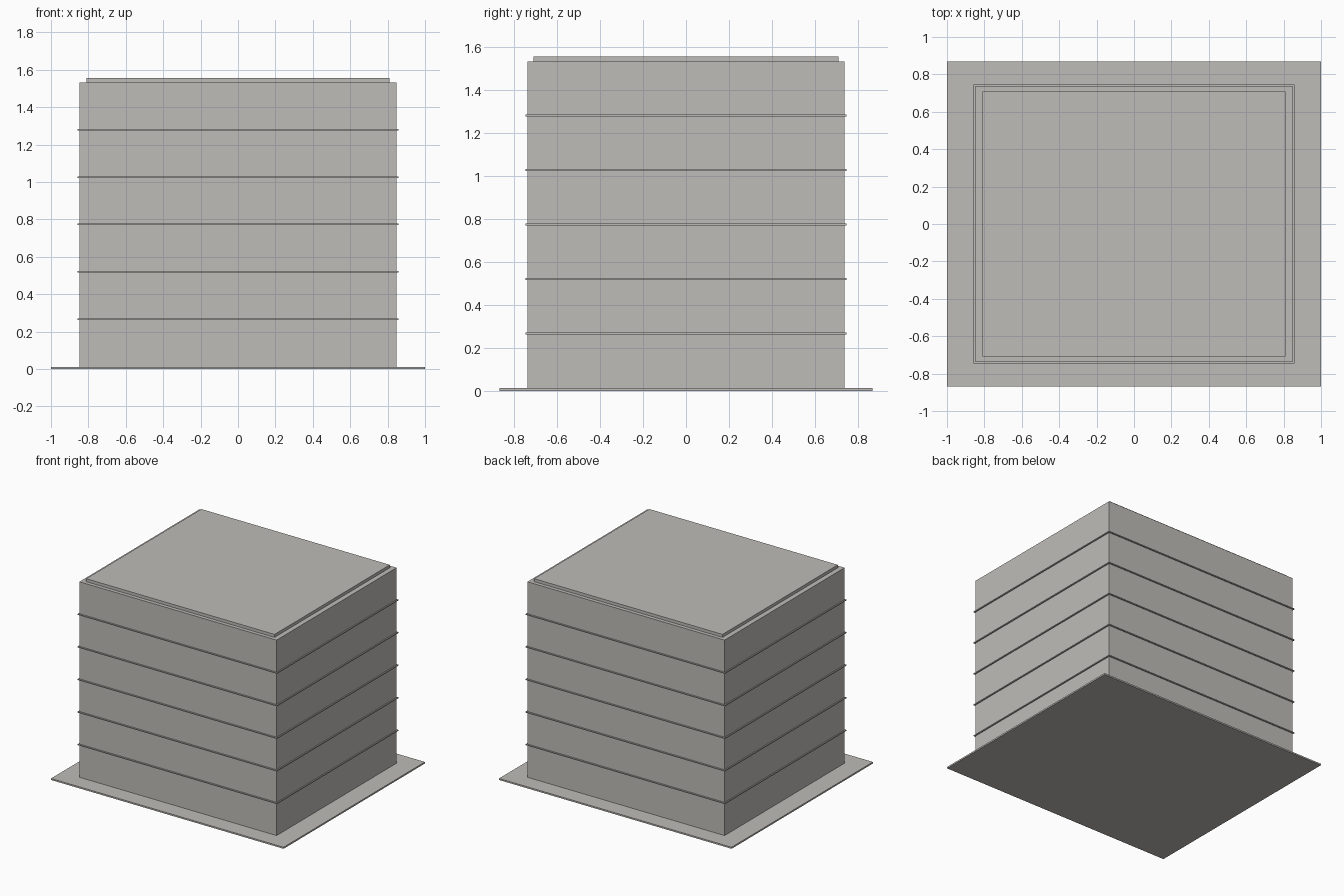
import bpy

if "Cube" in bpy.data.objects:
    bpy.data.objects.remove(bpy.data.objects["Cube"])

concrete = bpy.data.materials.new("warm_grey")
concrete.diffuse_color = (0.52, 0.505, 0.48, 1.0)
concrete.use_nodes = True
concrete.node_tree.nodes["Principled BSDF"].inputs["Base Color"].default_value = concrete.diffuse_color


def box(name, half_x, half_y, z0, z1):
    """Axis-aligned box centred on the z axis, between two heights."""
    bpy.ops.mesh.primitive_cube_add(size=1, location=(0, 0, (z0 + z1) / 2))
    obj = bpy.context.object
    obj.name = name
    obj.scale = (2 * half_x, 2 * half_y, z1 - z0)
    bpy.ops.object.transform_apply(location=False, rotation=False, scale=True)
    obj.data.materials.append(concrete)
    return obj


BASE_TOP = 0.012
FLOORS = 6
FLOOR_HEIGHT = 0.2533
BODY_TOP = BASE_TOP + FLOORS * FLOOR_HEIGHT

# Ground slab
box("base_slab", 1.0, 0.868, 0.0, BASE_TOP)

# Main block
box("building_body", 0.848, 0.737, BASE_TOP, BODY_TOP)

# Thin ledges between the floors
for i in range(1, FLOORS):
    z = BASE_TOP + i * FLOOR_HEIGHT + 0.001
    box(f"floor_ledge_{i}", 0.857, 0.746, z - 0.004, z + 0.004)

# Raised roof slab
box("roof_slab", 0.81, 0.708, BODY_TOP, 1.555)
